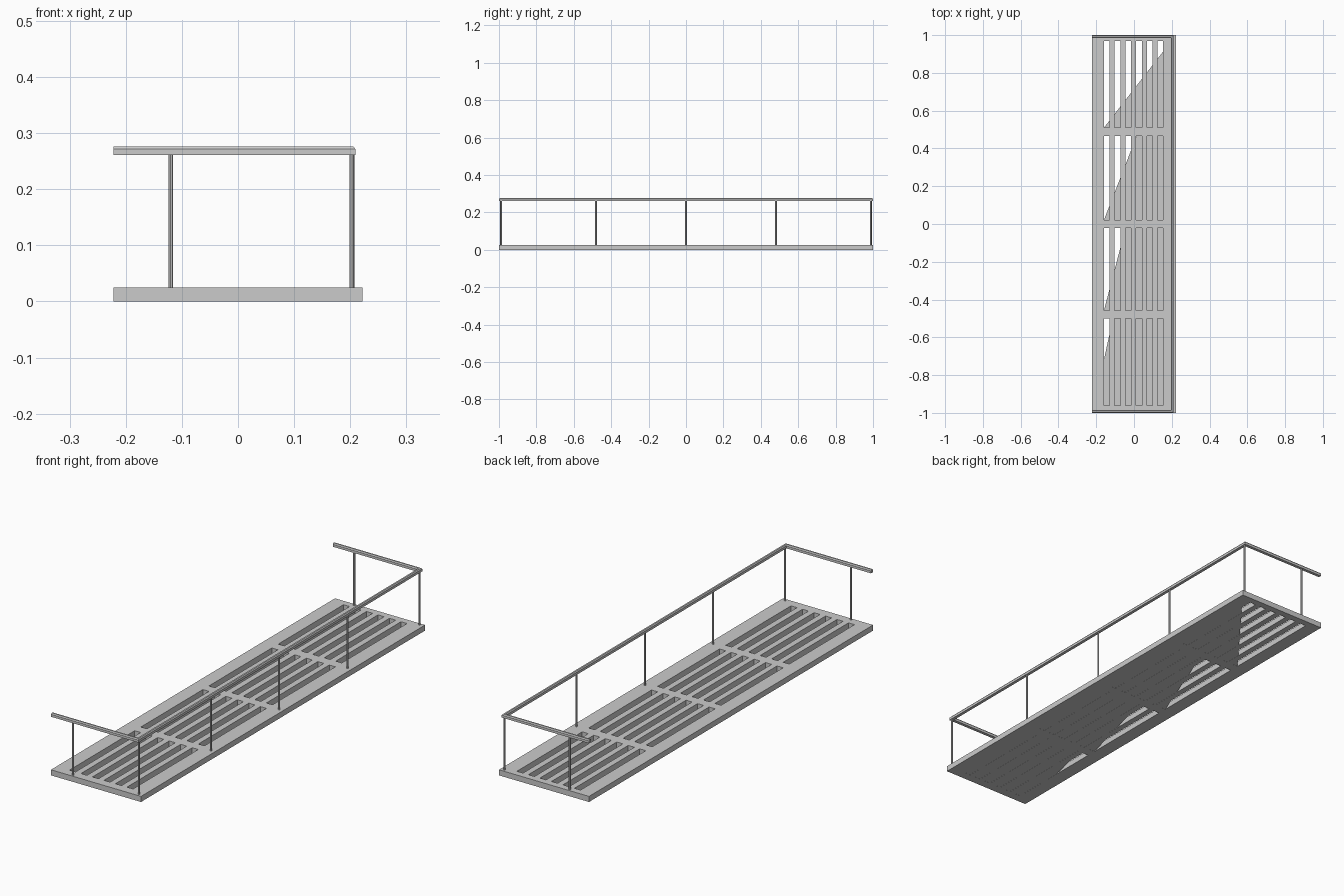
import bpy, bmesh

if "Cube" in bpy.data.objects:
    bpy.data.objects.remove(bpy.data.objects["Cube"])

DX, DY, DZ = 0.222, 1.0, 0.025
SLOT_X = [(-0.159 + i * 0.0567, -0.129 + i * 0.0567) for i in range(6)]
SLOT_Y = [(-0.96, -0.5), (-0.457, -0.02), (0.022, 0.465), (0.51, 0.97)]


def finish(bm, name):
    bmesh.ops.recalc_face_normals(bm, faces=bm.faces)
    mesh = bpy.data.meshes.new(name)
    bm.to_mesh(mesh)
    bm.free()
    obj = bpy.data.objects.new(name, mesh)
    bpy.context.collection.objects.link(obj)
    return obj


# Slotted deck: grid of cells with the slot cells left out, then extruded
xs = [-DX] + [x for s in SLOT_X for x in s] + [DX]
ys = [-DY] + [y for s in SLOT_Y for y in s] + [DY]
bm = bmesh.new()
grid = [[bm.verts.new((x, y, 0)) for y in ys] for x in xs]
for i in range(len(xs) - 1):
    for j in range(len(ys) - 1):
        if i % 2 == 0 or j % 2 == 0:
            bm.faces.new((grid[i][j], grid[i + 1][j], grid[i + 1][j + 1], grid[i][j + 1]))
top = bmesh.ops.extrude_face_region(bm, geom=bm.faces[:])["geom"]
bmesh.ops.translate(bm, vec=(0, 0, DZ),
                    verts=[v for v in top if isinstance(v, bmesh.types.BMVert)])
finish(bm, "slotted_deck")

# Underside sheet: closes each slot row below a diagonal to the back right corner
bm = bmesh.new()
for row, (y0, y1) in enumerate(SLOT_Y):
    sx, sy = (-DX, -DY) if row == 0 else (SLOT_X[0][0], y0)
    end = DY if row == 3 else y1
    x_end = sx + (DX - sx) * (end - sy) / (DY - sy)
    pts = [(sx, sy), (DX, sy), (DX, end)]
    if row < 3:
        pts.append((x_end, end))
    bm.faces.new([bm.verts.new((x, y, 0.0004)) for x, y in pts])
for f in bm.faces:
    f.normal_update()
    if f.normal.z > 0:
        f.normal_flip()
mesh = bpy.data.meshes.new("underside_sheet")
bm.to_mesh(mesh)
bm.free()
bpy.context.collection.objects.link(bpy.data.objects.new("underside_sheet", mesh))

# Handrail: chamfered profile swept round three sides with mitred corners
RX, RY = 0.202, 0.992
profile = [(-0.007, 0.2607), (0.007, 0.2607), (0.007, 0.2714),
           (0.0035, 0.2762), (-0.0035, 0.2762), (-0.007, 0.2714)]
bm = bmesh.new()
rings = []
for x, sy, corner in [(-DX, -1, 0), (RX, -1, 1), (RX, 1, 1), (-DX, 1, 0)]:
    rings.append([bm.verts.new((x + corner * o, sy * (RY + o), z)) for o, z in profile])
for a, b in zip(rings, rings[1:]):
    for k in range(len(profile)):
        n = (k + 1) % len(profile)
        bm.faces.new((a[k], a[n], b[n], b[k]))
bm.faces.new(rings[0])
bm.faces.new(rings[-1])
finish(bm, "handrail")


# Slim posts between deck and handrail
def post(name, x, y):
    z0, z1 = DZ - 0.002, 0.262
    bpy.ops.mesh.primitive_cylinder_add(vertices=8, radius=0.0042, depth=z1 - z0,
                                        location=(x, y, (z0 + z1) / 2))
    bpy.context.object.name = name


for i, y in enumerate((-0.988, -0.481, 0, 0.481, 0.988)):
    post(f"side_post_{i + 1}", 0.203, y)
post("front_end_post", -0.12, -0.99)
post("back_end_post", -0.12, 0.99)
